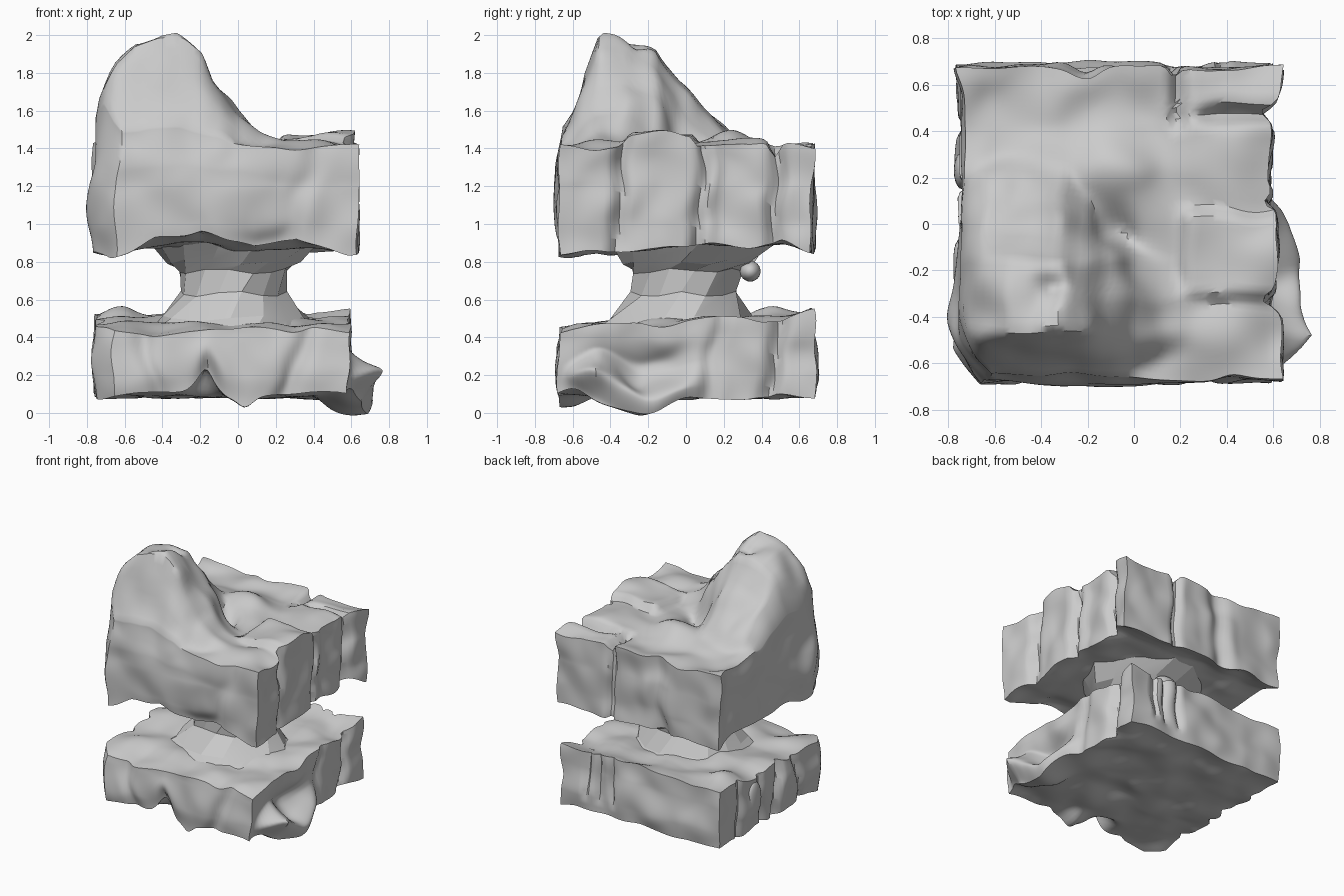
import bpy, bmesh, math
from mathutils import Vector, noise

if "Cube" in bpy.data.objects:
    bpy.data.objects.remove(bpy.data.objects["Cube"])


def curve(t, pts):
    """Piecewise linear profile through (t, value) points."""
    if t <= pts[0][0]:
        return pts[0][1]
    for (a, p), (b, q) in zip(pts, pts[1:]):
        if t <= b:
            return p + (q - p) * (t - a) / (b - a)
    return pts[-1][1]


def bump(t, c, w):
    return math.exp(-((t - c) / w) ** 2)


def step(t, a, b):
    """Smooth ramp from 0 at a to 1 at b."""
    t = max(0, min(1, (t - a) / (b - a)))
    return t * t * (3 - 2 * t)


def cracks(t, z, items):
    """Depth of rounded vertical cracks: (position, half width, depth, lean)."""
    return sum(d * bump(t, c + lean * z, w) for c, w, d, lean in items)


def rough(x, y, z, f=4.0, seed=0):
    return noise.noise(Vector((x * f + seed, y * f, z * f)))


def add_object(name, bm, angle=40):
    bmesh.ops.recalc_face_normals(bm, faces=bm.faces)
    me = bpy.data.meshes.new(name)
    bm.to_mesh(me)
    bm.free()
    ob = bpy.data.objects.new(name, me)
    bpy.context.collection.objects.link(ob)
    bpy.ops.object.select_all(action='DESELECT')
    ob.select_set(True)
    bpy.context.view_layer.objects.active = ob
    bpy.ops.object.shade_smooth_by_angle(angle=math.radians(angle))
    return ob


def rock_block(name, left, right, front, back, bottom, top, seed):
    """Fine box whose six sides follow the given surface functions."""
    bm = bmesh.new()
    bmesh.ops.create_cube(bm, size=2)
    bmesh.ops.subdivide_edges(bm, edges=bm.edges, cuts=55, use_grid_fill=True)
    for v in bm.verts:
        u, s, w = v.co
        a, b, c = (u + 1) / 2, (s + 1) / 2, (w + 1) / 2
        nx, ny = 0.68 * u - 0.05, 0.68 * s
        x = left(ny, w) * (1 - a) + right(ny, w) * a
        y = front(nx, w) * (1 - b) + back(nx, w) * b
        z = bottom(x, y) * (1 - c) + top(x, y) * c
        n = 0.025
        v.co = (x + n * rough(x, y, z, 5, seed), y + n * rough(x, y, z, 5, seed + 20),
                z + n * rough(x, y, z, 5, seed + 40))
    return add_object(name, bm)


# Upper boulder: slab with a steep peak at the front left
def peak_top(x, y):
    drop_x = curve(x, [(-.82, .75), (-.76, .52), (-.71, .30), (-.64, .15), (-.55, .07),
                       (-.40, 0), (-.32, 0), (-.2, .11), (-.13, .25), (0, .41), (.12, .51), (.3, .62), (.7, .95)])
    drop_y = curve(y, [(-.75, .72), (-.69, .57), (-.60, .40), (-.52, .18), (-.45, .0), (-.32, .0),
                       (-.15, .07), (-.04, .25), (.1, .40), (.2, .50), (.32, .65), (.7, 1.2)])
    # the shoulder is hollow towards the back right, full elsewhere
    full = math.hypot(drop_x, drop_y)
    lean = drop_x + drop_y
    back_right = step(x, -.45, -.2) * step(y, -.42, -.2)
    peak = 2.0 - full - 1.5 * (lean - full) * back_right
    peak -= 0.08 * bump(x, -.35, .07) * bump(y, -.28, .07)
    slab = 1.41 + 0.045 * rough(x, y, 0, 3.2, 7)
    # raised plates and open joints on the slab
    slab += 0.05 * step(x, .17, .25) * step(y, -.35, -.29) * (1 - step(y, .02, .08))
    slab += 0.05 * bump(x, .42, .16) * bump(y, .25, .16)
    slab += 0.06 * bump(x, -.1, .2) * bump(y, .25, .12)
    slab -= 0.07 * bump(x, .19, .03) * step(y, .38, .46)
    slab -= 0.07 * bump(y, .48, .035) * step(x, .2, .35)
    slab -= 0.07 * bump(x, -.06, .06) * bump(y, -.06, .1)
    peak += 0.035 * rough(x, y, 0, 6, 3)
    # soft maximum blends the foot of the peak into the slab
    return (slab + peak + math.hypot(slab - peak, .04)) / 2


def upper_bottom(x, y):
    front = curve(x, [(-.75, .83), (-.68, .82), (-.45, .92), (-.2, .95), (0, .91),
                      (.1, .87), (.3, .92), (.5, .87), (.6, .84)])
    rest = curve(y, [(-.7, .83), (-.55, .85), (-.3, .87), (0, .88), (.35, .89), (.5, .91), (.66, .86)])
    k = step(-y, .25, .6)
    return front * k + rest * (1 - k) + .02 * rough(x, y, 0, 5, 60)


rock_block(
    "upper_boulder",
    lambda y, w: -.735 - .065 * bump(y, -.42, .22) * bump(w, -.2, .8) + .11 * (max(0, -y - .42) / .26) ** 2
    - .03 * bump(y, .68, .1),
    lambda y, w: curve(y, [(-.68, .64), (-.4, .63), (-.34, .60), (0, .62), (.1, .60), (.2, .57),
                           (.35, .59), (.5, .60), (.56, .62), (.68, .64)])
    - cracks(y, w, [(-.36, .03, .04, .03), (.08, .03, .05, .03), (.48, .035, .05, .02)]),
    lambda x, w: -.67 - .035 * bump(x, -.1, .35) * bump(w, -.1, .7)
    + .05 * bump(x, .1, .15) * bump(w, -1, .4) + .02 * bump(x, .3 + .1 * w, .07)
    + .025 * step(w, .4, 1) * step(-x, -.2, .1),
    lambda x, w: .67 + .03 * bump(x, -.3, .2) * bump(w, 0, .7)
    - cracks(x, w, [(.18, .03, .04, .0), (-.2, .06, .05, .02)]),
    upper_bottom, peak_top, 11)


# Base rock: cracked slab with a scooped lip low on its right side
def base_top(x, y):
    return .47 + curve(y, [(-.7, -.02), (-.2, 0), (.1, .03), (.4, .02), (.7, .06)]) \
        + .05 * rough(x, y, 0, 3.5, 31) + .04 * bump(x, -.62, .1) * bump(y, .4, .3)


def base_bottom(x, y):
    z = .09 + .03 * rough(x, y, 0, 4, 50)
    near_front = step(-y, .45, .6)
    z += near_front * (.13 * bump(x, -.17, .07) - .05 * bump(x, .04, .05))
    lip = step(x, .3, .6)
    return z + lip * (-.09 * bump(y, -.25, .2) + .06 * bump(y, -.58, .1))


def base_right(y, w):
    lip = curve(y, [(-.64, 0), (-.54, .10), (-.46, .20), (-.35, .14), (-.15, .12), (0, .07), (.14, 0)])
    tip = w + .5 * (1 - bump(y, -.46, .14))
    low = (1 - step(tip, -.25, .35)) * (.35 + .65 * step(tip, -1, -.2))
    hollow = .09 * bump(y, -.25, .2) * bump(w, .0, .4)
    return .59 + lip * low - hollow \
        - cracks(y, w, [(.15, .04, .03, .04), (.47, .04, .06, .03)])


rock_block(
    "base_rock",
    lambda y, w: -.745 - .02 * bump(w, 0, .7) + .10 * max(0, -y - .54) / .14 + cracks(
        y, w, [(-.3, .03, .04, .04), (-.05, .035, .05, -.03), (.14, .03, .04, .02), (.42, .03, .03, 0)]),
    base_right,
    lambda x, w: -.66 - .03 * bump(w, -.2, .8) + .05 * bump(x, -.17, .07) * bump(w, -1, .7)
    + .025 * bump(x, -.52 - .05 * w, .05) + .03 * bump(x, .33 + .08 * w, .06),
    lambda x, w: .67 + .02 * bump(w, -.3, .7) - step(w, -.8, -.3) * cracks(
        x, w, [(.42, .02, .03, 0), (.31, .02, .03, 0), (.19, .02, .03, 0)]),
    base_bottom, base_top, 23)

# Faceted twisted neck between the two rocks
neck = bmesh.new()
sides, rings = 14, []
for i, (z, rx, ry, cx, cy) in enumerate([(.42, .47, .46, -.03, -.04), (.50, .39, .37, -.03, -.03),
                                         (.63, .28, .28, -.03, -.01), (.75, .29, .29, -.03, 0),
                                         (.80, .35, .34, -.03, .01), (.92, .46, .45, -.04, .03)]):
    ring = []
    for k in range(sides):
        a = math.tau * k / sides + .2 * i
        r = 1 + .04 * math.sin(k * 2.4 + i)
        ring.append(neck.verts.new((cx + rx * r * math.cos(a), cy + ry * r * math.sin(a),
                                    z + .015 * math.sin(k * 1.7 + i * 2))))
    rings.append(ring)
for lo, hi in zip(rings, rings[1:]):
    for k in range(sides):
        j = (k + 1) % sides
        neck.faces.new((lo[k], lo[j], hi[j], hi[k]))
add_object("neck", neck, 12)


# Small loose pebbles lodged at the neck and along the left side
def pebble(name, loc, size):
    bm = bmesh.new()
    bmesh.ops.create_icosphere(bm, subdivisions=3, radius=1)
    for v in bm.verts:
        v.co = [p + c * s for p, c, s in zip(loc, v.co, size)]
    add_object(name, bm)


pebble("neck_pebble", (0, .34, .75), (.09, .055, .055))
pebble("left_pebble_back", (-.74, .23, .3), (.035, .08, .14))
pebble("left_pebble_front", (-.74, -.2, .28), (.03, .05, .12))
